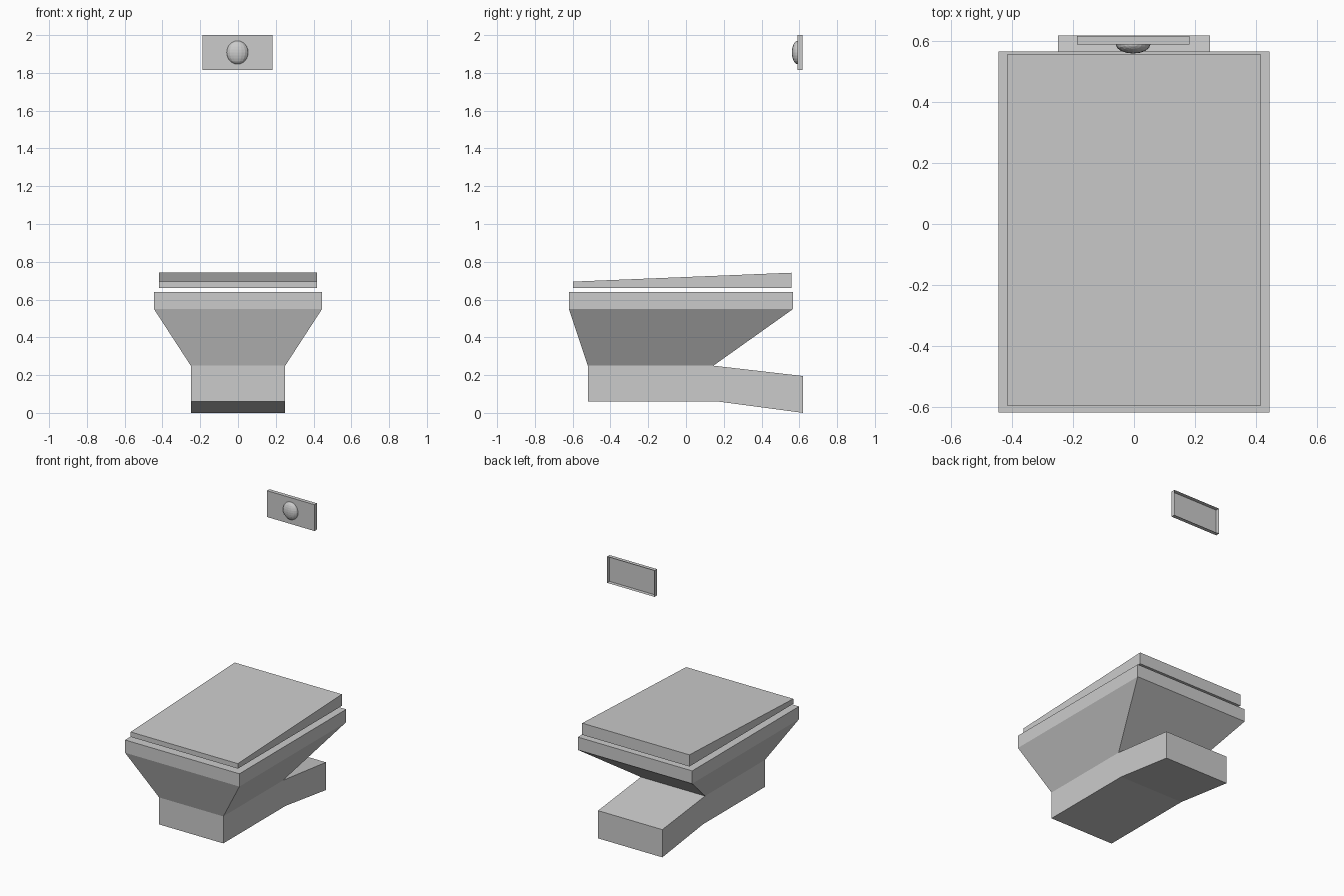
import bpy, bmesh

if "Cube" in bpy.data.objects:
    bpy.data.objects.remove(bpy.data.objects["Cube"])


def finish(name, bm):
    bmesh.ops.remove_doubles(bm, verts=bm.verts, dist=1e-5)
    mesh = bpy.data.meshes.new(name)
    bm.to_mesh(mesh)
    bm.free()
    obj = bpy.data.objects.new(name, mesh)
    bpy.context.collection.objects.link(obj)
    return obj


def extrude_x(name, profile, half):
    """Extrude a (y, z) side profile across x."""
    bm = bmesh.new()
    face = bm.faces.new([bm.verts.new((-half, y, z)) for y, z in profile])
    ext = bmesh.ops.extrude_face_region(bm, geom=[face], use_keep_orig=True)
    moved = [g for g in ext["geom"] if isinstance(g, bmesh.types.BMVert)]
    bmesh.ops.translate(bm, verts=moved, vec=(2 * half, 0, 0))
    bmesh.ops.recalc_face_normals(bm, faces=bm.faces)
    return finish(name, bm)


def loft(name, sections):
    """Stack rectangles (half x, y front, y back, z), closed on top only."""
    bm = bmesh.new()
    rings = [[bm.verts.new(c) for c in
              ((-x, y0, z), (x, y0, z), (x, y1, z), (-x, y1, z))]
             for x, y0, y1, z in sections]
    for a, b in zip(rings, rings[1:]):
        for i in range(4):
            j = (i + 1) % 4
            bm.faces.new((a[i], a[j], b[j], b[i]))
    bm.faces.new(rings[-1])
    return finish(name, bm)


# Foot with the outlet arm sloping down to the wall
extrude_x("pedestal", [(-0.52, 0.06), (0.17, 0.06), (0.62, 0.0), (0.62, 0.195),
                       (0.145, 0.25), (-0.52, 0.25)], 0.25)

# Flared bowl with straight rim
loft("bowl", [(0.25, -0.52, 0.145, 0.25), (0.445, -0.62, 0.567, 0.55),
              (0.445, -0.62, 0.567, 0.64)])

# Wedge-shaped lid hovering above the rim
extrude_x("lid", [(-0.597, 0.66), (0.558, 0.66), (0.558, 0.742),
                  (-0.597, 0.695)], 0.417)

# Wall plate, open at the back
bm = bmesh.new()
bmesh.ops.create_cube(bm, size=1)
bmesh.ops.scale(bm, verts=bm.verts, vec=(0.37, 0.027, 0.185))
bmesh.ops.delete(bm, geom=[f for f in bm.faces if f.normal.y > 0.9],
                 context='FACES_ONLY')
bmesh.ops.translate(bm, verts=bm.verts, vec=(-0.003, 0.604, 1.907))
finish("flush_plate", bm)

# Flattened half-dome push button
bm = bmesh.new()
bmesh.ops.create_uvsphere(bm, u_segments=16, v_segments=12, radius=1)
bmesh.ops.delete(bm, geom=[v for v in bm.verts if v.co.y > 0.001],
                 context='VERTS')
bmesh.ops.scale(bm, verts=bm.verts, vec=(0.057, 0.03, 0.062))
bmesh.ops.translate(bm, verts=bm.verts, vec=(-0.003, 0.5905, 1.908))
finish("flush_button", bm)
